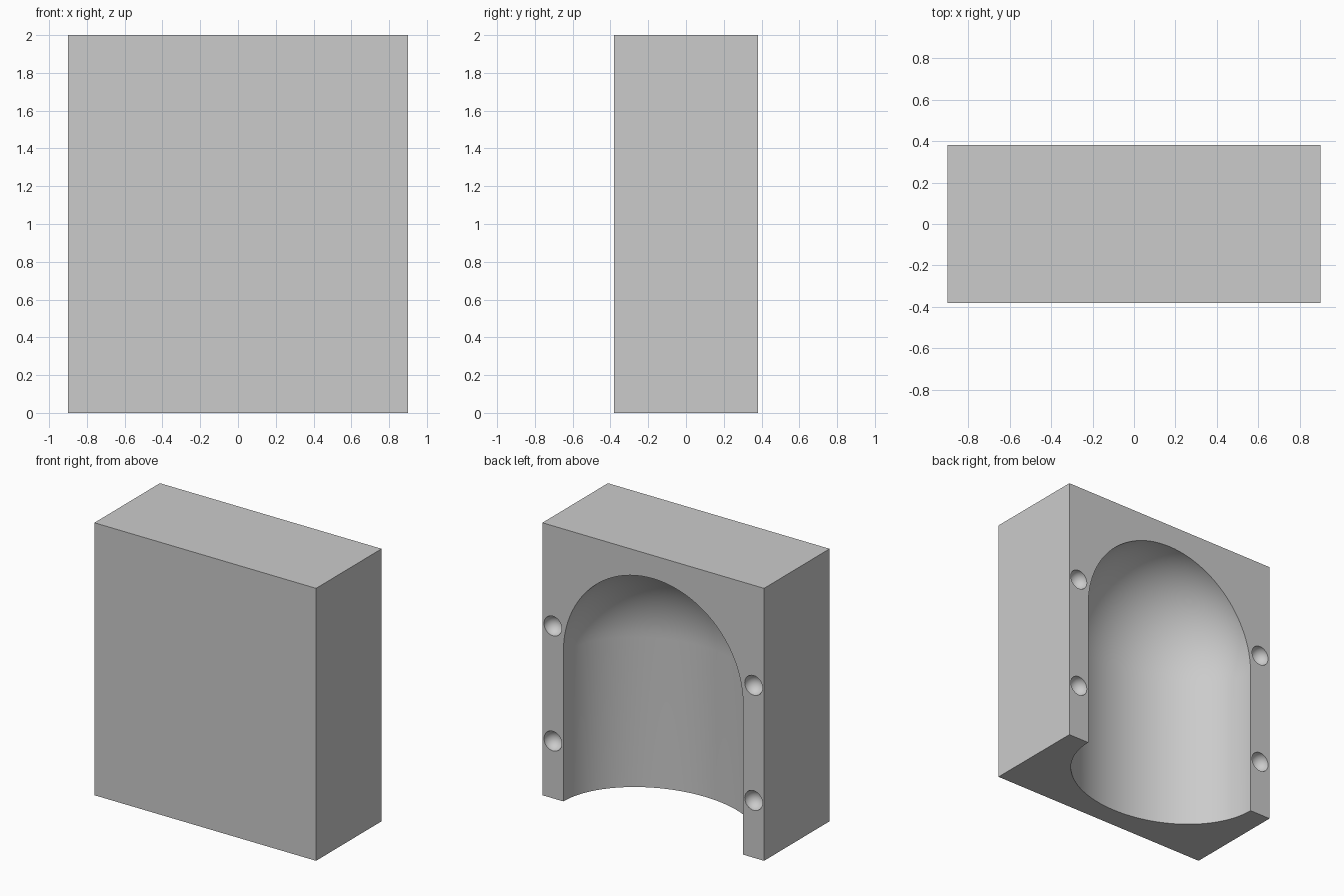
import bpy, bmesh, math
from mathutils import Matrix

cube = bpy.data.objects.get("Cube")
if cube:
    bpy.data.objects.remove(cube, do_unlink=True)

WIDTH, DEPTH, HEIGHT = 1.8, 0.76, 2.0
BACK = DEPTH / 2
RADIUS, CAVITY_DEPTH, SPRING = 0.73, 0.6, 1.1
KEY_X, KEY_RADIUS = 0.815, 0.072

grey = bpy.data.materials.new("plain_grey")
grey.use_nodes = True
colour = (0.6, 0.6, 0.6, 1)
grey.diffuse_color = colour
grey.node_tree.nodes["Principled BSDF"].inputs["Base Color"].default_value = colour


def make_object(name, bm):
    bmesh.ops.recalc_face_normals(bm, faces=bm.faces)
    mesh = bpy.data.meshes.new(name)
    bm.to_mesh(mesh)
    bm.free()
    mesh.materials.append(grey)
    obj = bpy.data.objects.new(name, mesh)
    bpy.context.collection.objects.link(obj)
    return obj


# Solid block
bm = bmesh.new()
bmesh.ops.create_cube(bm, size=1)
bmesh.ops.scale(bm, vec=(WIDTH, DEPTH, HEIGHT), verts=bm.verts)
bmesh.ops.translate(bm, vec=(0, 0, HEIGHT / 2), verts=bm.verts)
block = make_object("mould_half", bm)

# Domed cavity: a revolved arch profile, flattened front to back
profile = [(0, -0.2), (RADIUS, -0.2)]
for i in range(25):
    a = math.pi / 2 * i / 24
    profile.append((RADIUS * math.cos(a), SPRING + RADIUS * math.sin(a)))
bm = bmesh.new()
verts = [bm.verts.new((x, 0, z)) for x, z in profile]
edges = [bm.edges.new(pair) for pair in zip(verts, verts[1:])]
bmesh.ops.spin(bm, geom=verts + edges, cent=(0, 0, 0), axis=(0, 0, 1),
               angle=2 * math.pi, steps=96)
bmesh.ops.remove_doubles(bm, verts=bm.verts, dist=0.0005)
bmesh.ops.scale(bm, vec=(1, CAVITY_DEPTH / RADIUS, 1), verts=bm.verts)
bmesh.ops.translate(bm, vec=(0, BACK, 0), verts=bm.verts)
cutters = [make_object("cavity_cutter", bm)]

# Round registration dimples beside the cavity
bm = bmesh.new()
for x in (-KEY_X, KEY_X):
    for z in (0.42, 1.265):
        bmesh.ops.create_uvsphere(bm, u_segments=32, v_segments=16, radius=KEY_RADIUS,
                                  matrix=Matrix.Translation((x, BACK, z)))
cutters.append(make_object("dimple_cutter", bm))

# Carve the block
bpy.ops.object.select_all(action='DESELECT')
block.select_set(True)
bpy.context.view_layer.objects.active = block
for cutter in cutters:
    cutter.hide_render = True
    mod = block.modifiers.new(cutter.name, 'BOOLEAN')
    mod.operation = 'DIFFERENCE'
    mod.solver = 'EXACT'
    mod.object = cutter
    bpy.ops.object.modifier_apply(modifier=mod.name)
    bpy.data.objects.remove(cutter, do_unlink=True)

bpy.ops.object.shade_smooth_by_angle(angle=math.radians(30))
